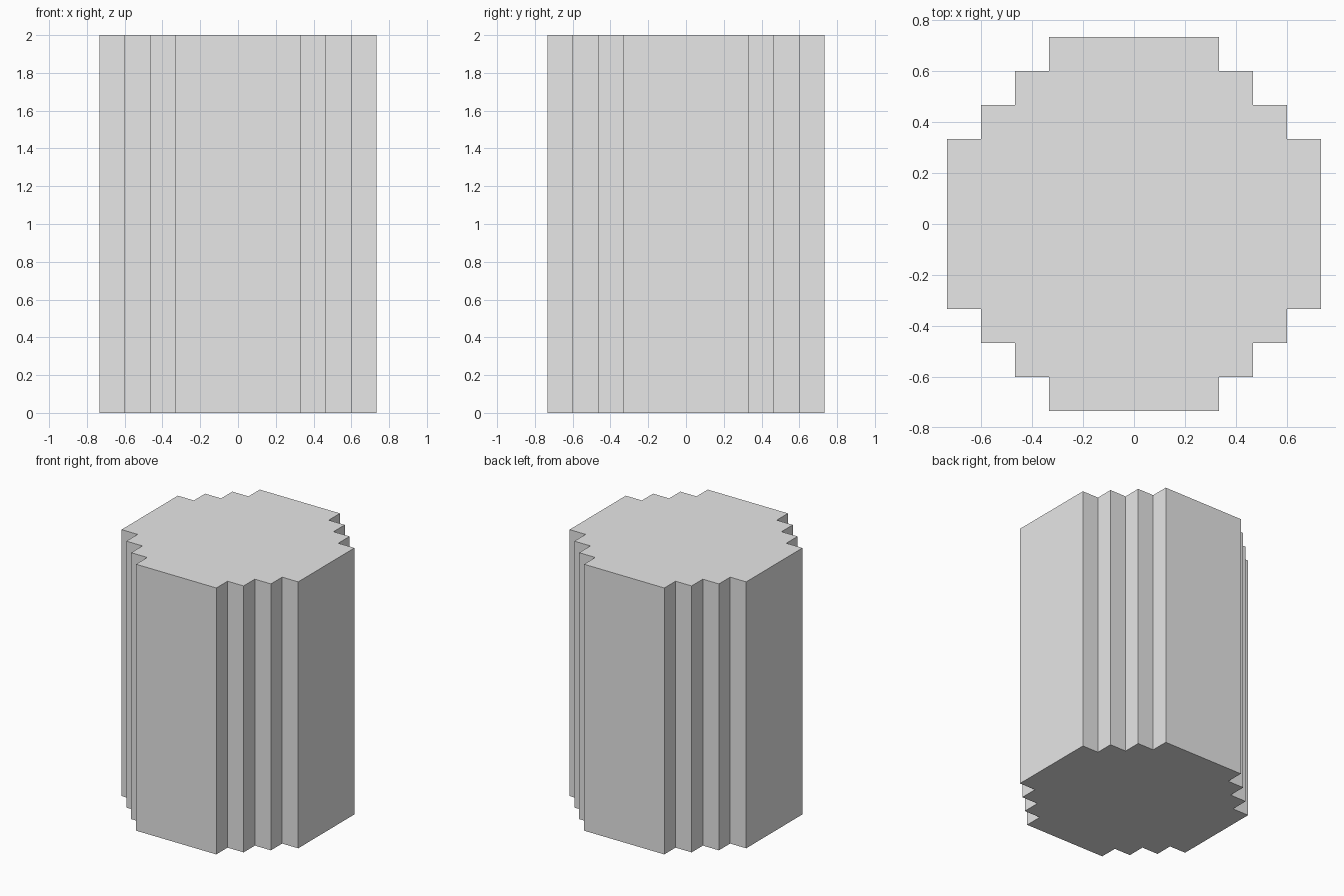
import bpy
import bmesh

cube = bpy.data.objects.get("Cube")
if cube:
    bpy.data.objects.remove(cube, do_unlink=True)

HEIGHT = 2.0
STEPS = [5 / 15, 7 / 15, 9 / 15, 11 / 15]  # distances of the stepped corners

# Plain grey material
grey = bpy.data.materials.new("light_grey")
grey.use_nodes = True
colour = (0.8, 0.8, 0.8, 1.0)
grey.diffuse_color = colour
grey.node_tree.nodes["Principled BSDF"].inputs["Base Color"].default_value = colour

# Staircase for one corner, from the +x side round to the +y side
corner = []
for i, (x, y) in enumerate(zip(reversed(STEPS), STEPS)):
    corner.append((x, y))
    if i < len(STEPS) - 1:
        corner.append((STEPS[-2 - i], y))

# Turn the corner by quarter turns to close the outline
outline = []
for _ in range(4):
    outline += corner
    corner = [(-y, x) for x, y in corner]

# Extrude the outline into the column
bm = bmesh.new()
base = bm.faces.new([bm.verts.new((x, y, 0)) for x, y in outline])
result = bmesh.ops.extrude_face_region(bm, geom=[base], use_keep_orig=True)
top_verts = [g for g in result["geom"] if isinstance(g, bmesh.types.BMVert)]
bmesh.ops.translate(bm, vec=(0, 0, HEIGHT), verts=top_verts)
bmesh.ops.recalc_face_normals(bm, faces=bm.faces)

mesh = bpy.data.meshes.new("stepped_column")
bm.to_mesh(mesh)
bm.free()
mesh.materials.append(grey)
column = bpy.data.objects.new("stepped_column", mesh)
bpy.context.collection.objects.link(column)
